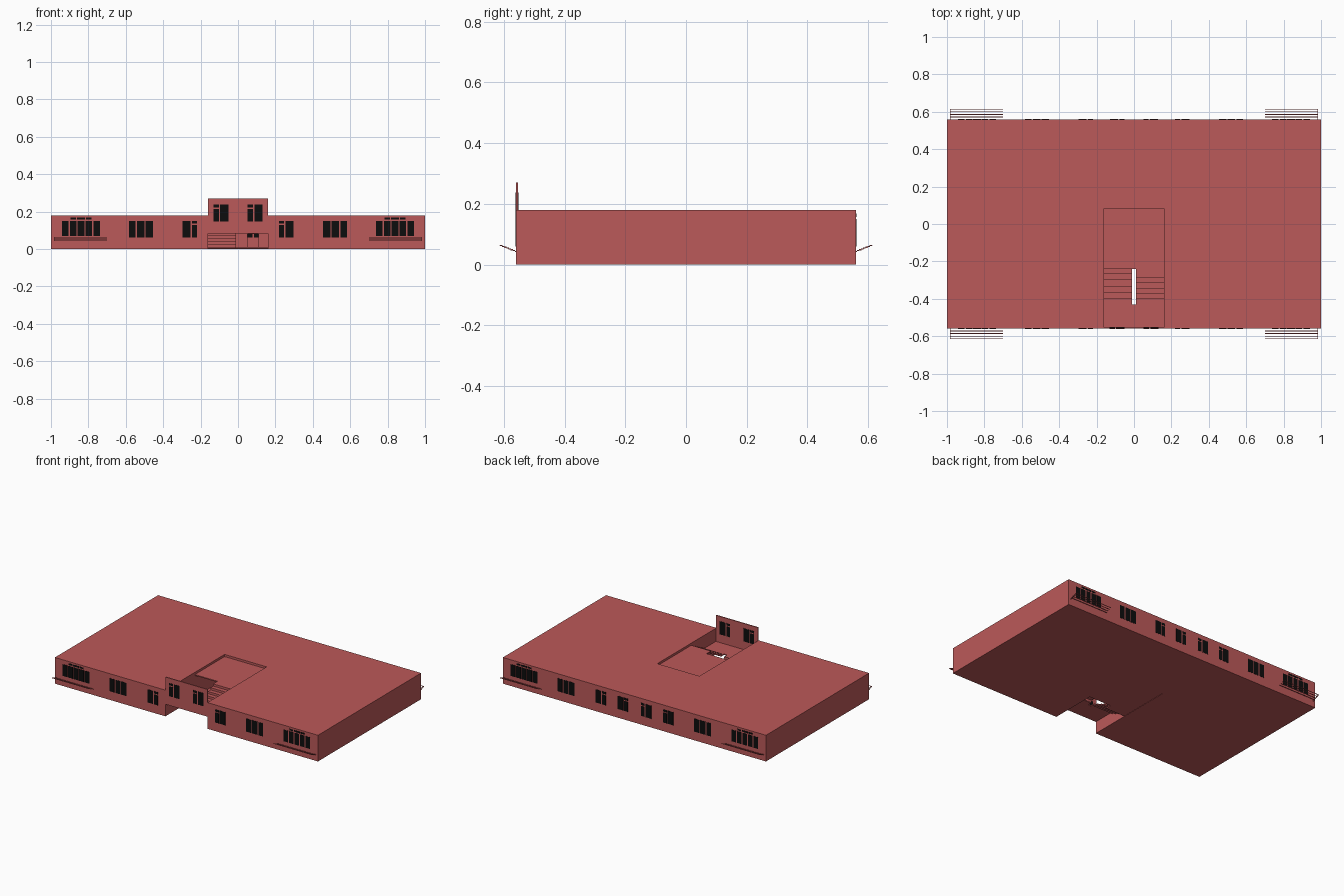
import bpy, bmesh
from mathutils import Matrix

cube = bpy.data.objects.get("Cube")
if cube:
    bpy.data.objects.remove(cube, do_unlink=True)


def material(name, rgb):
    m = bpy.data.materials.new(name)
    m.use_nodes = True
    m.diffuse_color = (*rgb, 1)
    m.node_tree.nodes["Principled BSDF"].inputs["Base Color"].default_value = (*rgb, 1)
    return m


RED = material("brick red", (0.5, 0.1, 0.1))
BLACK = material("window black", (0.004, 0.004, 0.004))


def boxes(name, mat, items):
    """One object from boxes given as (x0, x1, y0, y1, z0, z1)."""
    bm = bmesh.new()
    for x0, x1, y0, y1, z0, z1 in items:
        centre = Matrix.Translation(((x0 + x1) / 2, (y0 + y1) / 2, (z0 + z1) / 2))
        size = Matrix.Diagonal((x1 - x0, y1 - y0, z1 - z0, 1))
        bmesh.ops.create_cube(bm, size=1, matrix=centre @ size)
    mesh = bpy.data.meshes.new(name)
    bm.to_mesh(mesh)
    bm.free()
    mesh.materials.append(mat)
    ob = bpy.data.objects.new(name, mesh)
    bpy.context.collection.objects.link(ob)
    return ob


W, D, H = 1.0, 0.56, 0.18     # half width, half depth, height
T = 0.007                     # wall thickness
S = 0.16                      # half width of the stairwell
BACK = 0.09                   # rear edge of the stairwell
ENTRY = 0.09                  # height of the entry landing
UPPER, LOWER = 0.165, 0.01    # upper and lower hall heights
STAIR = -0.4                  # where both stairs start
EDGE = -0.24                  # front edge of the halls


# Outer shell
def slab(z0, z1, rear):
    return [(-W, -S, -D, D, z0, z1), (S, W, -D, D, z0, z1), (-S, S, rear, D, z0, z1)]


boxes("roof", RED, slab(H - T, H, BACK))
boxes("floor", RED, slab(0, T, BACK))
boxes("back_wall", RED, [(-W, W, D - T, D, 0, H)])
for side, x in (("left", W - T), ("right", -W)):
    boxes(side + "_wall", RED, [(x, x + T, -D, D, 0, H)])
boxes("front_walls", RED, [(-W, -S, -D, -D + T, 0, H), (S, W, -D, -D + T, 0, H)])
boxes("entry_wall", RED, [(-S, S, -D, -D + T, ENTRY - T, 0.27)])

# Stairwell with its halls and the entry landing
boxes("stairwell_walls", RED, [(-S - T, -S, -D, BACK, 0, H), (S, S + T, -D, BACK, 0, H)])
boxes("upper_hall", RED, [(-S, S, EDGE, BACK, UPPER - T, UPPER),
                          (0.012, S, -0.285, EDGE, UPPER - T, UPPER),
                          (-S, S, BACK - T, BACK, UPPER - T, H)])
boxes("lower_hall", RED, [(-S, S, EDGE, BACK, 0.002, LOWER),
                          (-S, -0.012, -0.285, EDGE, 0.002, LOWER)])
boxes("entry_landing", RED, [(-S, S, -D, -0.43, ENTRY - T, ENTRY),
                             (-S, -0.012, -0.43, STAIR, ENTRY - T, ENTRY),
                             (0.012, S, -0.43, STAIR, ENTRY - T, ENTRY)])
# Rear hall wall with a doorway
boxes("hall_wall", RED, [(-S, 0.05, BACK - T, BACK, 0, UPPER),
                         (0.11, S, BACK - T, BACK, 0, UPPER),
                         (0.05, 0.11, BACK - T, BACK, 0.08, UPPER)])


def stairs(name, x0, x1, z_end, y_end, n=5):
    rise, run = (z_end - ENTRY) / n, (y_end - STAIR) / (n - 1)
    parts = []
    for i in range(n):
        y, z = STAIR + i * run, ENTRY + i * rise
        low, high = sorted((z, z + rise))
        parts.append((x0, x1, y - 0.002, y + 0.002, low - 0.004, high))
        if i < n - 1:
            parts.append((x0, x1, y, y + run, z + rise - 0.004, z + rise))
    boxes(name, RED, parts)


stairs("stairs_up", 0.012, S, UPPER, -0.285)
stairs("stairs_down", -S, -0.012, LOWER, -0.265)


# Windows: panes as (x0, x1, z0, z1), measured from the window's inner edge
def split_window(z):
    return [(0, 0.028, z, z + 0.068), (0, 0.028, z + 0.075, z + 0.09),
            (0.035, 0.078, z, z + 0.09)]


triple = [(0, 0.04, 0.06, 0.15), (0.045, 0.085, 0.06, 0.15), (0.093, 0.128, 0.06, 0.15)]
bay = [(i * 0.042, i * 0.042 + 0.035, 0.07, 0.15) for i in range(5)]
bay += [(a, b, 0.157, 0.168) for a, b in ((0.045, 0.074), (0.079, 0.124), (0.129, 0.158))]


def window(name, panes, x, flip, front):
    y = -D + T / 2 if front else D - T / 2
    items = []
    for a, b, z0, z1 in panes:
        x0, x1 = sorted((x + flip * a, x + flip * b))
        items.append((x0, x1, y - 0.0048, y + 0.0048, z0, z1))
    boxes(name, BLACK, items)


for front in (True, False):
    face = "front" if front else "back"
    for side, s in (("left", 1), ("right", -1)):
        tag = "_".join((face, side))
        window(tag + "_bay_window", bay, s * 0.738, s, front)
        window(tag + "_triple_window", triple, s * 0.455, s, front)
        window(tag + "_split_window", split_window(0.06), s * 0.218, s, front)
        if not front:
            window(tag + "_hall_window", split_window(0.06), s * 0.05, s, front)

        # Sloping slatted shelf under each bay window
        d = -1 if front else 1
        x0, x1 = sorted((s * 0.70, s * 0.985))
        parts = []
        for i in range(4):
            y, z = d * (D + 0.012 + i * 0.0135), 0.047 + i * 0.0055
            parts.append((x0, x1, y - 0.0015, y + 0.0015, z - 0.0015, z + 0.0015))
        for i in range(8):
            y, z = d * (D + i * 0.007), 0.043 + i * 0.0028
            xe = s * 0.983
            parts.append((xe - 0.002, xe + 0.002, y - 0.004, y + 0.004, z - 0.002, z + 0.002))
        boxes(tag + "_shelf", RED, parts)

window("entry_right_window", split_window(0.147), -0.13, 1, True)
window("entry_left_window", split_window(0.147), 0.052, 1, True)
